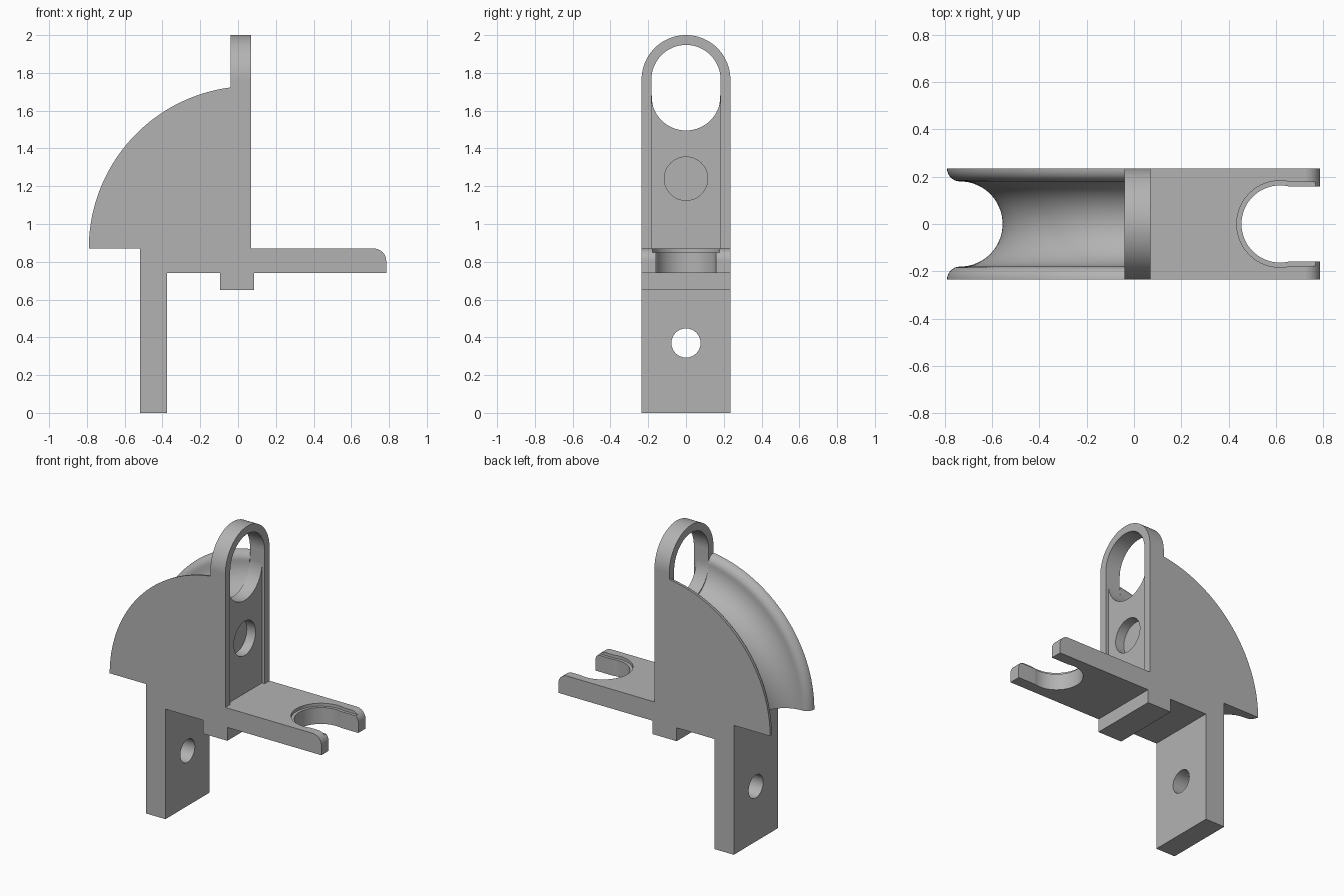
import bpy, bmesh
from math import pi, sin, cos
from mathutils import Vector

cube = bpy.data.objects.get("Cube")
if cube:
    bpy.data.objects.remove(cube, do_unlink=True)

W = 0.235              # half width of every part
DECK = 0.87            # top of the deck, also the height of the sector's axis
FACE = 0.07            # front face of the upright
BACK = -0.04           # rear face of the upright

grey = bpy.data.materials.new("plain grey")
grey.use_nodes = True
grey.diffuse_color = (0.45, 0.45, 0.45, 1)
grey.node_tree.nodes["Principled BSDF"].inputs["Base Color"].default_value = (0.45, 0.45, 0.45, 1)


def arc(cx, cy, r, start, end, steps=24):
    """Points along an arc, angles in degrees."""
    angles = [(start + (end - start) * i / steps) * pi / 180 for i in range(steps + 1)]
    return [(cx + r * cos(a), cy + r * sin(a)) for a in angles]


def circle(cx, cy, r):
    return arc(cx, cy, r, 0, 360, 48)[:-1]


def to_object(name, bm):
    bmesh.ops.recalc_face_normals(bm, faces=bm.faces)
    mesh = bpy.data.meshes.new(name)
    bm.to_mesh(mesh)
    bm.free()
    mesh.materials.append(grey)
    obj = bpy.data.objects.new(name, mesh)
    bpy.context.collection.objects.link(obj)
    return obj


def prism(name, points, axis, lo, hi):
    """Extrude a flat outline along the x, y or z axis."""
    place = {"x": lambda a, b: (lo, a, b),
             "y": lambda a, b: (a, lo, b),
             "z": lambda a, b: (a, b, lo)}[axis]
    bm = bmesh.new()
    face = bm.faces.new([bm.verts.new(place(a, b)) for a, b in points])
    side = bmesh.ops.extrude_face_region(bm, geom=[face], use_keep_orig=True)["geom"]
    shift = Vector([hi - lo if axis == k else 0 for k in "xyz"])
    bmesh.ops.translate(bm, vec=shift, verts=[v for v in side if isinstance(v, bmesh.types.BMVert)])
    return to_object(name, bm)


def cut(target, points, axis, lo, hi):
    """Subtract a prism from the target."""
    tool = prism("cutter", points, axis, lo, hi)
    tool.hide_render = True
    mod = target.modifiers.new("cut", "BOOLEAN")
    mod.operation, mod.solver, mod.object = "DIFFERENCE", "EXACT", tool
    bpy.context.view_layer.objects.active = target
    bpy.ops.object.modifier_apply(modifier=mod.name)
    bpy.data.objects.remove(tool, do_unlink=True)


def finish(obj):
    bpy.ops.object.select_all(action="DESELECT")
    obj.select_set(True)
    bpy.context.view_layer.objects.active = obj
    bpy.ops.object.shade_smooth_by_angle(angle=pi / 6)
    obj.modifiers.new("even shading", "WEIGHTED_NORMAL").keep_sharp = True


# Deck, leg and small foot share one side outline
outline = [(-0.52, 0), (-0.375, 0), (-0.375, 0.74), (-0.095, 0.74), (-0.095, 0.65),
           (0.085, 0.65), (0.085, 0.74), (0.785, 0.74)]
outline += arc(0.72, DECK - 0.065, 0.065, 0, 90, 10) + [(-0.52, DECK)]
base = prism("deck_and_leg", outline, "y", -W, W)

# Fork opening with a shallow step around it, and the leg hole
for radius, half, floor in ((0.163, 0.158, 0.6), (0.183, 0.18, 0.85)):
    fork = [(1, half)] + arc(0.617, 0, radius, 75, 285, 40) + [(1, -half)]
    cut(base, fork, "z", floor, 1)
cut(base, circle(0, 0.37, 0.077), "x", -0.7, -0.2)

# Upright with a rounded top, long slot, front recess and blind hole
upright = prism("upright", [(-W, DECK), (W, DECK)] + arc(0, 1.765, W, 0, 180, 40), "x", BACK, FACE)
slot = arc(0, 1.765, 0.183, 0, 180, 32) + arc(0, 1.678, 0.183, 180, 360, 32)
cut(upright, slot, "x", -0.3, 0.3)
recess = [(-0.183, 0.8), (0.183, 0.8), (0.183, 1.7), (-0.183, 1.7)]
cut(upright, recess, "x", FACE - 0.02, 0.3)
cut(upright, circle(0, 1.24, 0.115), "x", FACE - 0.085, 0.3)

# Grooved quarter wheel: rounded lips and a half round channel, spun about y
section = [(0.03, W)]
section += arc(0.805, W, 0.055, 0, -90, 8)
section += arc(0.805, 0, 0.18, 90, 270, 32)[1:-1]
section += arc(0.805, -W, 0.055, 90, 0, 8)
section += [(0.03, -W)]
bm = bmesh.new()
verts = [bm.verts.new((FACE - r, y, DECK)) for r, y in section]
cap = bm.faces.new(verts)
bmesh.ops.spin(bm, geom=verts + list(cap.edges), cent=(FACE, 0, DECK), axis=(0, 1, 0),
               angle=pi / 2, steps=48)
bmesh.ops.remove_doubles(bm, verts=bm.verts, dist=0.0001)
bmesh.ops.bisect_plane(bm, geom=bm.verts[:] + bm.edges[:] + bm.faces[:], dist=0.00001,
                       plane_co=(BACK, 0, 0), plane_no=(1, 0, 0), clear_outer=True)
bmesh.ops.holes_fill(bm, edges=bm.edges, sides=0)
wheel = to_object("grooved_quarter_wheel", bm)

for part in (base, upright, wheel):
    finish(part)
